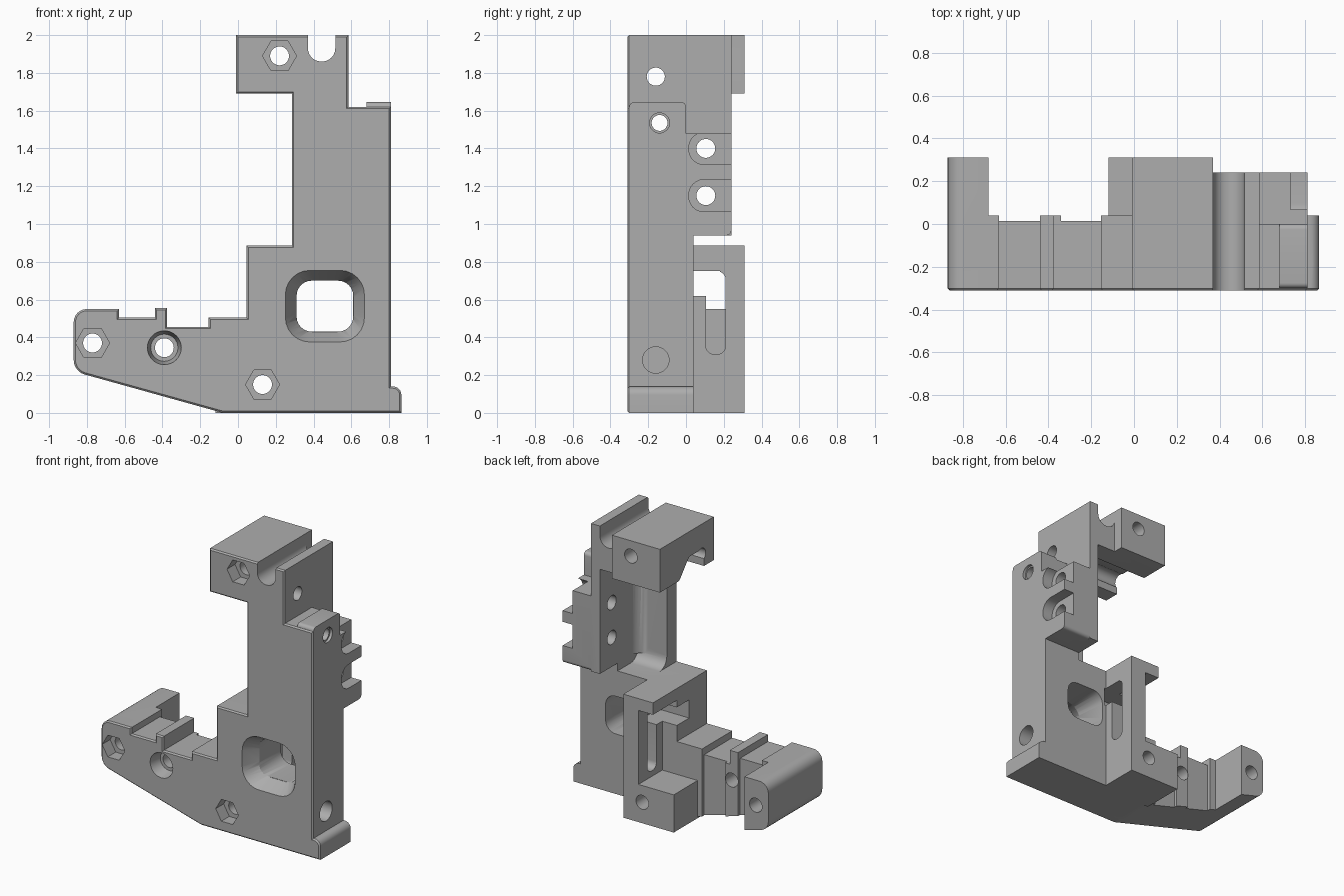
import bpy, bmesh
from math import cos, sin, pi
from mathutils import Vector

if "Cube" in bpy.data.objects:
    bpy.data.objects.remove(bpy.data.objects["Cube"], do_unlink=True)

shade = (0.42, 0.42, 0.42, 1)
grey = bpy.data.materials.new("mid grey plastic")
grey.use_nodes = True
grey.diffuse_color = shade
grey.node_tree.nodes["Principled BSDF"].inputs["Base Color"].default_value = shade

# Shared positions across the width (x)
LEFT_END, BEND, STEP, COLUMN = -0.87, -0.08, 0.045, 0.285
SLOT_LEFT, SLOT_RIGHT, NECK, RIGHT, TOE = 0.37, 0.515, 0.585, 0.81, 0.865
# Shared positions in depth (y)
FRONT, INSIDE, PLATE, SEAT, BODY, RAIL, BACK = -0.31, -0.25, -0.19, 0.015, 0.04, 0.24, 0.31
# Shared heights (z)
LEDGE, SHELF, RAIL_LOW, RAIL_TOP, PANEL_TOP, HOOK, CAVITY, TOP = 0.505, 0.885, 0.94, 1.48, 1.62, 1.69, 1.82, 2
FAR = 3


def rounded(points, steps=6):
    """Round each corner that carries a third value, its radius."""
    out = []
    for i, p in enumerate(points):
        corner = Vector(p[:2])
        if len(p) == 2:
            if corner not in out:
                out.append(corner)
            continue
        a = (Vector(points[i - 1][:2]) - corner).normalized()
        b = (Vector(points[(i + 1) % len(points)][:2]) - corner).normalized()
        half = a.angle(b) / 2
        centre = corner + (a + b).normalized() * (p[2] / sin(half))
        reach = p[2] * cos(half) / sin(half)
        start, end = corner + a * reach - centre, corner + b * reach - centre
        sweep = start.angle(end)
        for k in range(steps + 1):
            t = k / steps
            out.append(centre + (start * sin((1 - t) * sweep) + end * sin(t * sweep)) / sin(sweep))
    return out


def rect(a0, a1, b0, b1, *radius):
    return [(a, b, *radius) for a, b in ((a0, b0), (a1, b0), (a1, b1), (a0, b1))]


def circle(a, b, r, sides=32):
    return [(a + r * cos(2 * pi * k / sides), b + r * sin(2 * pi * k / sides)) for k in range(sides)]


def prism(name, axis, points, near, far, chamfer=0, taper=1):
    """Extrude a profile along an axis, with a scaled far end or chamfered near end."""
    points = rounded(points)
    place = {"x": lambda p, d: (d, p.x, p.y),
             "y": lambda p, d: (p.x, d, p.y),
             "z": lambda p, d: (p.x, p.y, d)}[axis]
    middle = sum(points, Vector((0, 0))) / len(points)
    bm = bmesh.new()
    ring = [bm.verts.new(place(p, near)) for p in points]
    other = [bm.verts.new(place(middle + (p - middle) * taper, far)) for p in points]
    cap = bm.faces.new(ring)
    bm.faces.new(other[::-1])
    for i in range(len(points)):
        bm.faces.new((ring[i], ring[i - 1], other[i - 1], other[i]))
    bmesh.ops.recalc_face_normals(bm, faces=bm.faces[:])
    if chamfer:
        bmesh.ops.bevel(bm, geom=cap.edges[:], offset=chamfer, segments=1,
                        affect="EDGES", clamp_overlap=True)
    mesh = bpy.data.meshes.new(name)
    bm.to_mesh(mesh)
    bm.free()
    mesh.materials.append(grey)
    ob = bpy.data.objects.new(name, mesh)
    bpy.context.collection.objects.link(ob)
    return ob


helpers = []


def combine(mode, *shape, **options):
    ob = prism(*shape, **options)
    ob.hide_render = True
    helpers.append(ob)
    mod = bracket.modifiers.new(ob.name, "BOOLEAN")
    mod.operation, mod.solver, mod.object = mode, "EXACT", ob


def add(*shape, **options):
    combine("UNION", *shape, **options)


def cut(*shape, **options):
    combine("DIFFERENCE", *shape, **options)


def underside(x):
    """Height of the sloping underside of the leg."""
    return (BEND - x) * 0.278


# Leg sections, inner to outer: name, right edge, top, depth
sections = [("inner_rib", BEND, LEDGE, BODY), ("inner_seat", -0.155, 0.455, SEAT),
            ("middle_seat", -0.34, 0.455, BODY), ("middle_rib", -0.375, 0.555, BODY),
            ("outer_seat", -0.44, LEDGE, SEAT), ("outer_rib", -0.63, 0.55, BODY),
            ("leg_end", -0.68, 0.55, BACK)]
lefts = [s[1] for s in sections[1:]] + [LEFT_END]
leg_top = []
for (name, right, top, depth), left in zip(sections, lefts):
    leg_top += [(right, top), (left, top, 0.07) if left == LEFT_END else (left, top)]
heel = (LEFT_END, underside(LEFT_END), 0.08)
toe = [(TOE, 0), (TOE, 0.14, 0.045), (RIGHT, 0.14)]

# Front plate with the complete outline
bracket = prism("bracket", "y", [heel, (BEND, 0, 0.05)] + toe + [
    (RIGHT, PANEL_TOP), (NECK, PANEL_TOP), (NECK, TOP), (-0.01, TOP), (-0.01, HOOK),
    (COLUMN, HOOK), (COLUMN, SHELF), (STEP, SHELF), (STEP, LEDGE)] + leg_top,
    FRONT, PLATE, chamfer=0.012)

# Leg behind the plate
for (name, right, top, depth), left in zip(sections, lefts):
    low = (left, underside(left))
    high = (left, top)
    if left == LEFT_END:
        low, high = heel, (left, top, 0.07)
    add(name, "y", [low, (right, underside(right)), (right, top), high], INSIDE, depth)

# Lower body and foot
add("body_step", "y", rect(BEND, STEP, 0, LEDGE), INSIDE, BODY)
add("lower_body", "y", rect(STEP, RIGHT, 0, SHELF), INSIDE, BODY)
add("body_neck", "y", rect(SLOT_RIGHT, RIGHT, 0.8, 0.96), INSIDE, BODY)
add("foot", "y", [(0.7, 0)] + toe + [(0.7, 0.14)], INSIDE, BODY)

# Slotted wall, its overhanging top and the nut block
for name, left, low, high in (("rear_wall", 0.16, 0, SHELF), ("wall_top", STEP, 0.8, SHELF),
                              ("nut_block", -0.12, 0, 0.27)):
    add(name, "x", rect(0, BACK, low, high), left, 0.28)

# Column with its inside fillets, side panel and clip rail
add("column", "z", [(0.3, INSIDE), (0.3, PLATE), (SLOT_RIGHT, PLATE, 0.08), (SLOT_RIGHT, RAIL),
                    (NECK, RAIL), (NECK, INSIDE)], RAIL_LOW, TOP)
add("floor_fillet", "x", [(INSIDE, 0.8), (INSIDE, 1), (PLATE, 1), (PLATE, SHELF, 0.08),
                          (0, SHELF), (0, 0.8)], COLUMN, SLOT_RIGHT)
add("side_panel", "x", rect(INSIDE, 0, 0.9, PANEL_TOP), 0.53, RIGHT)
add("panel_cap", "x", rect(FRONT + 0.01, 0, 1.5, 1.645, 0.025), 0.68, RIGHT)
add("clip_rail", "x", [(INSIDE, RAIL_LOW), (RAIL, RAIL_LOW, 0.025), (RAIL, RAIL_TOP),
                       (INSIDE, RAIL_TOP)], 0.53, RIGHT)

# Hooked top block and the floor of the top slot
cavity = [(0.09, HOOK, 0.03), (-0.02, CAVITY, 0.04), (PLATE, CAVITY, 0.03), (PLATE, HOOK), (INSIDE, HOOK)]
add("top_block", "x", [(INSIDE, TOP), (BACK, TOP), (BACK, HOOK)] + cavity, -0.01, SLOT_LEFT)
add("slot_floor", "x", [(INSIDE, 1.94), (RAIL, 1.94), (RAIL, HOOK)] + cavity, 0.3, 0.55)

# Top slot, flared window and wall slot
cut("top_slot", "y", rect(SLOT_LEFT, SLOT_RIGHT, 1.86, FAR, 0.07), -FAR, FAR)
cut("window", "y", rect(0.31, 0.61, 0.43, 0.7, 0.08), -FAR, FAR)
cut("window_flare", "y", rect(0.25, 0.67, 0.375, 0.755, 0.13), FRONT - 0.001, -0.2, taper=0.72)
cut("wall_slot", "x", rect(0.105, 0.21, 0.31, 0.75, 0.045), 0.03, 0.29)
cut("wall_slot_arm", "x", rect(-0.1, 0.18, 0.62, 0.75), 0.03, 0.29)

# Clip pockets with their holes
for z in (1.4, 1.15):
    cut("clip_pocket", "x", rect(SEAT, 0.4, z - 0.085, z + 0.085, 0.08), 0.73, 1)
    cut("rail_hole", "x", circle(0.105, z, 0.05), 0.4, 1)

# Sideways holes
cut("panel_hole", "x", circle(-0.14, 1.535, 0.042), 0.45, 1)
cut("panel_sink", "x", circle(-0.14, 1.535, 0.053), 0.79, 1)
cut("top_hole", "x", circle(-0.16, 1.78, 0.048), -0.1, 0.7)
cut("blind_hole", "x", circle(-0.16, 0.28, 0.07), 0.6, 1)

# Screw holes from the front, with hexagonal nut recesses and one round one
for x, z, sides in ((-0.77, 0.37, 6), (0.22, 1.89, 6), (0.13, 0.15, 6), (-0.39, 0.345, 32)):
    cut("screw_hole", "y", circle(x, z, 0.05), -FAR, FAR)
    cut("screw_recess", "y", circle(x, z, 0.09, sides), FRONT - 0.001, -0.22,
        taper=1 if sides == 6 else 0.8)

# Bake the joins and cuts into one part
bpy.context.view_layer.update()
depsgraph = bpy.context.evaluated_depsgraph_get()
result = bpy.data.meshes.new_from_object(bracket.evaluated_get(depsgraph))
bracket.modifiers.clear()
bracket.data = result
for ob in helpers:
    bpy.data.objects.remove(ob, do_unlink=True)

# Smooth the curved faces and keep edges sharp
bpy.ops.object.select_all(action="DESELECT")
bracket.select_set(True)
bpy.context.view_layer.objects.active = bracket
bpy.ops.object.shade_smooth_by_angle(angle=0.5)
